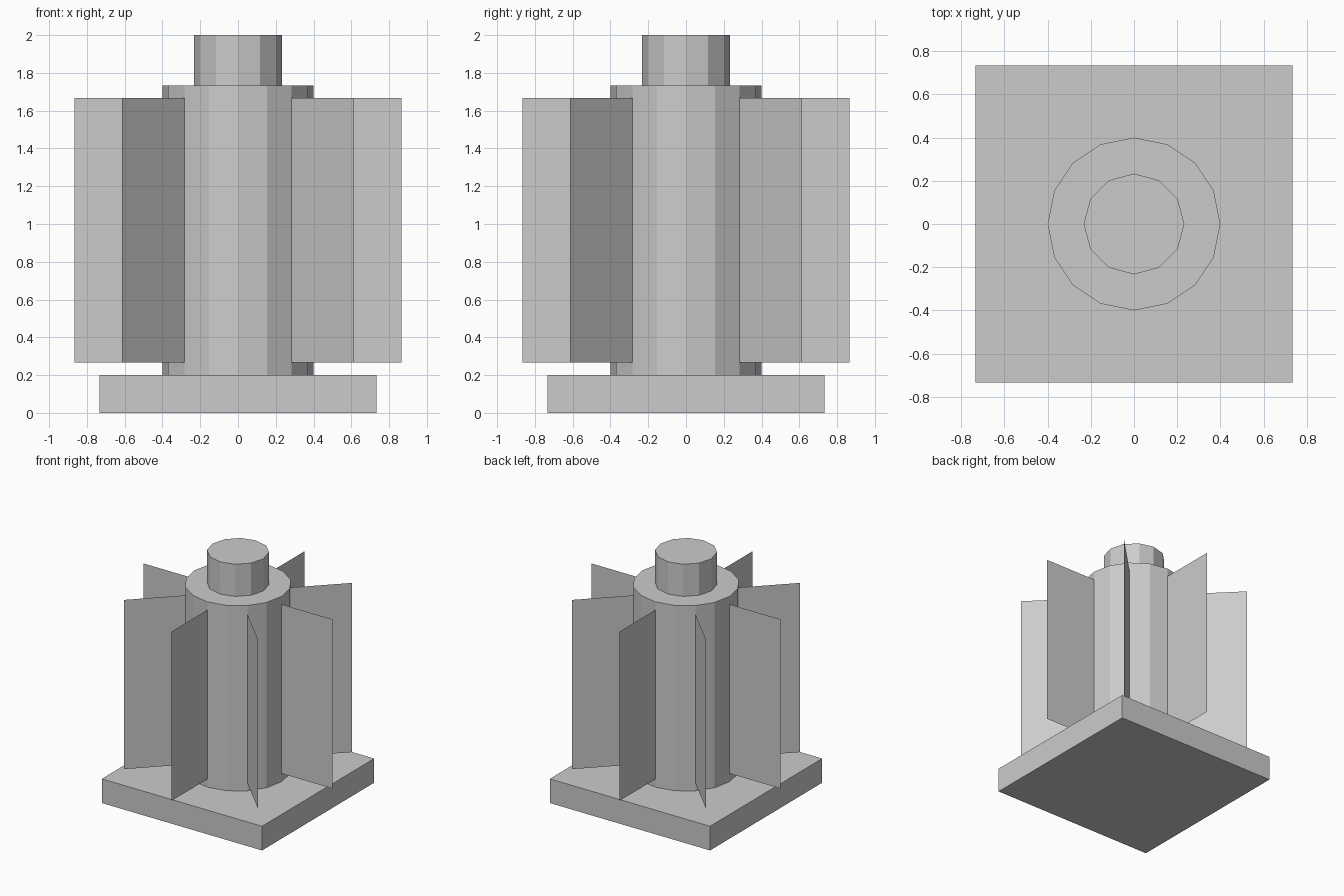
import bpy, bmesh
from math import cos, sin, tau

cube = bpy.data.objects.get("Cube")
if cube:
    bpy.data.objects.remove(cube, do_unlink=True)

U = 1 / 15  # design unit
FINS = 8

# Single plain grey
grey = bpy.data.materials.new("light grey")
grey.use_nodes = True
colour = (0.6, 0.6, 0.6, 1)
grey.diffuse_color = colour
grey.node_tree.nodes["Principled BSDF"].inputs["Base Color"].default_value = colour


def make_object(name, bm):
    mesh = bpy.data.meshes.new(name)
    bm.to_mesh(mesh)
    bm.free()
    mesh.materials.append(grey)
    obj = bpy.data.objects.new(name, mesh)
    bpy.context.collection.objects.link(obj)
    return obj


def ring(radius, sides):
    return [(radius * cos(tau * i / sides), radius * sin(tau * i / sides))
            for i in range(sides)]


def prism(name, outline, bottom, top):
    """Extrude a flat outline from bottom to top."""
    bm = bmesh.new()
    face = bm.faces.new([bm.verts.new((x, y, bottom)) for x, y in outline])
    result = bmesh.ops.extrude_face_region(bm, geom=[face], use_keep_orig=True)
    verts = [v for v in result["geom"] if isinstance(v, bmesh.types.BMVert)]
    bmesh.ops.translate(bm, verts=verts, vec=(0, 0, top - bottom))
    bmesh.ops.recalc_face_normals(bm, faces=bm.faces)
    return make_object(name, bm)


# Square base, faceted body and top cap
h = 11 * U
prism("base_plate", [(-h, -h), (h, -h), (h, h), (-h, h)], 0, 3 * U)
prism("body", ring(6 * U, 16), 3 * U, 26 * U)
prism("top_cap", ring(3.5 * U, 12), 26 * U, 30 * U)

# Thin radial fins standing on alternate edges of the body
for i, (inner, outer) in enumerate(zip(ring(6 * U, FINS), ring(13 * U, FINS))):
    bm = bmesh.new()
    low, high = 4 * U, 25 * U
    bm.faces.new([bm.verts.new((*p, z)) for p, z in
                  ((inner, low), (outer, low), (outer, high), (inner, high))])
    make_object(f"fin_{i + 1}", bm)
